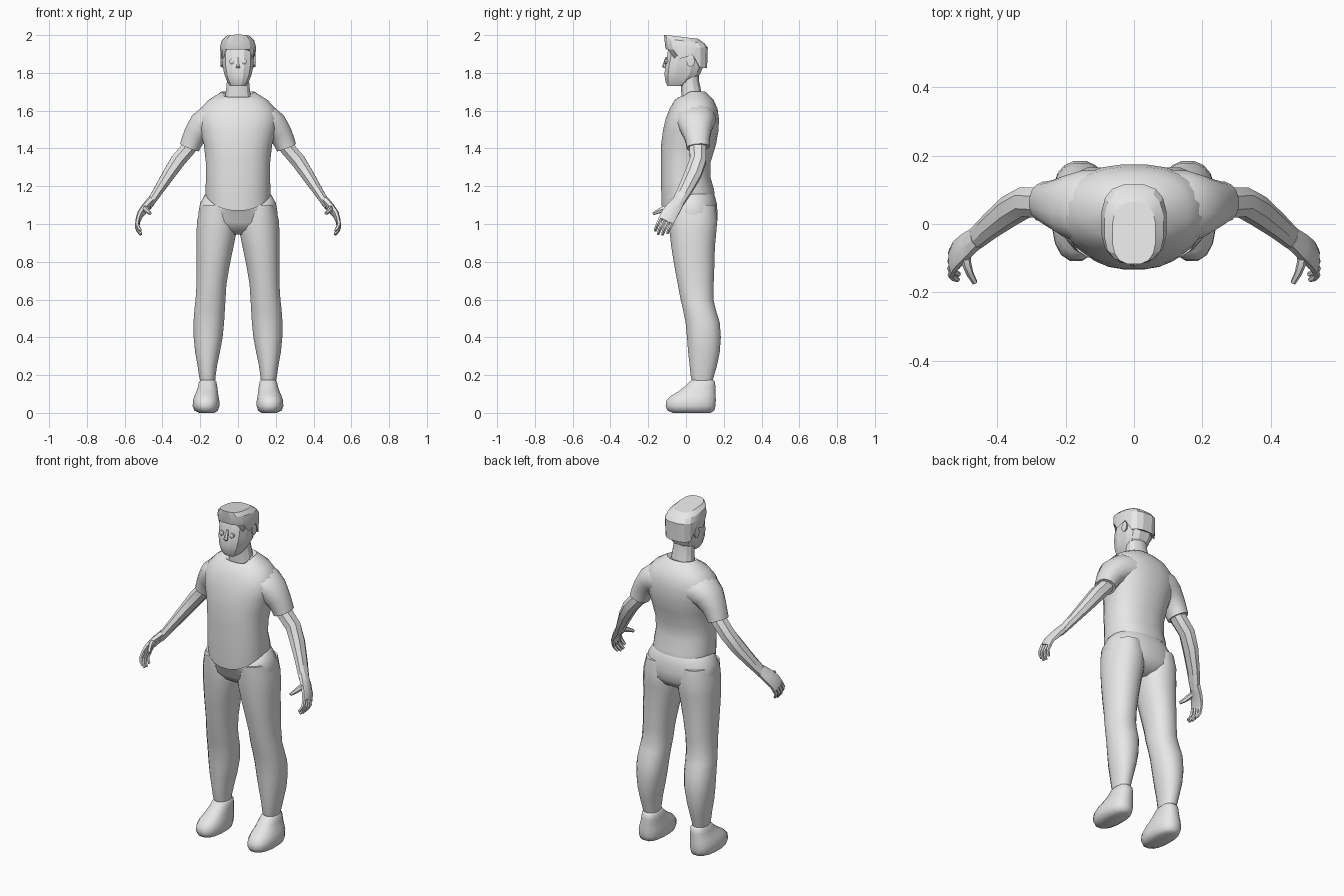
import bpy, bmesh, math
from mathutils import Vector

grey = bpy.data.materials.new("plain grey")
grey.diffuse_color = (0.8, 0.8, 0.8, 1)


def skin(name, rings, smooth=45, mirror=False):
    """Loft a surface through rings of points and cap both ends."""
    bm = bmesh.new()
    loops = [[bm.verts.new(p) for p in r] for r in rings]
    n = len(loops[0])
    for a, b in zip(loops, loops[1:]):
        for i in range(n):
            j = (i + 1) % n
            bm.faces.new((a[i], a[j], b[j], b[i]))
    bm.faces.new(loops[0][::-1])
    bm.faces.new(loops[-1])
    bmesh.ops.recalc_face_normals(bm, faces=bm.faces)
    me = bpy.data.meshes.new(name)
    bm.to_mesh(me)
    bm.free()
    ob = bpy.data.objects.new(name, me)
    bpy.context.collection.objects.link(ob)
    me.materials.append(grey)
    if smooth:
        bpy.ops.object.select_all(action='DESELECT')
        ob.select_set(True)
        bpy.context.view_layer.objects.active = ob
        bpy.ops.object.shade_smooth_by_angle(angle=math.radians(smooth))
    if mirror:
        ob.modifiers.new("mirror", 'MIRROR')
    return ob


def spow(v, p):
    return math.copysign(abs(v) ** (2 / p), v)


def level(z, x0, x1, y0, y1, n=20, p=2.3, dip=0.0):
    """Horizontal rounded ring; dip lowers its front edge."""
    out = []
    for i in range(n):
        a = 2 * math.pi * (i + 0.5) / n
        c, s = spow(math.cos(a), p), spow(math.sin(a), p)
        out.append(Vector(((x0 + x1) / 2 + c * (x1 - x0) / 2,
                           (y0 + y1) / 2 + s * (y1 - y0) / 2,
                           z - dip * max(0, -math.sin(a)) ** 1.5)))
    return out


def limb(path, across=(0, 1, 0), n=8, p=2.2):
    """Rings square to a path of (x, y, z, half width along 'across', half thickness)."""
    pts = [Vector(q[:3]) for q in path]
    rings = []
    for i, q in enumerate(path):
        t = (pts[min(i + 1, len(pts) - 1)] - pts[max(i - 1, 0)]).normalized()
        u = Vector(across)
        u = (u - t * u.dot(t)).normalized()
        v = t.cross(u)
        rings.append([pts[i] + u * q[3] * spow(math.cos(a), p) + v * q[4] * spow(math.sin(a), p)
                      for a in (2 * math.pi * (k + 0.5) / n for k in range(n))])
    return rings


# Shirt body with a dipped hem and a low collar
shirt = [(1.175, .165, -.115, .14, .09), (1.155, .172, -.128, .152, .085), (1.18, .174, -.131, .150, .06),
         (1.25, .170, -.133, .130, .02), (1.33, .172, -.134, .132, 0), (1.42, .182, -.133, .160, 0),
         (1.50, .205, -.122, .174, 0), (1.56, .215, -.108, .175, 0), (1.61, .200, -.088, .168, 0),
         (1.655, .160, -.062, .148, 0), (1.685, .112, -.042, .120, .014), (1.702, .085, -.034, .100, .045),
         (1.695, .074, -.024, .090, .045)]
skin("shirt", [level(z, -w, w, a, b, 24, 2.3, d) for z, w, a, b, d in shirt], 50)

# Short sleeves with a turned-in cuff
skin("sleeve", limb([(.10, .05, 1.555, .11, .085), (.15, .05, 1.55, .108, .085), (.19, .053, 1.52, .092, .077),
                     (.225, .058, 1.475, .074, .064), (.245, .062, 1.435, .064, .058),
                     (.257, .064, 1.405, .061, .054), (.254, .064, 1.412, .052, .046)], n=16), 50, True)

# Trousers: hips, then a pair of legs
hips = [(1.165, .165, -.10, .142, .085), (1.15, .180, -.115, .153, .075), (1.11, .202, -.112, .164, .04),
        (1.06, .211, -.102, .168, 0), (1.01, .205, -.092, .166, 0), (.97, .16, -.06, .14, 0), (.945, .08, -.02, .09, 0)]
skin("trouser_hips", [level(z, -w, w, a, b, 24, 2.3, d) for z, w, a, b, d in hips], 50)
legs = [(1.10, .03, .198, -.10, .158), (1.02, .004, .218, -.096, .168), (.95, .008, .222, -.088, .162),
        (.88, .022, .222, -.080, .155), (.78, .043, .221, -.064, .152), (.68, .060, .221, -.045, .148),
        (.60, .065, .226, -.030, .147), (.55, .068, .232, -.018, .158), (.48, .072, .237, -.004, .180),
        (.40, .080, .236, .004, .186), (.32, .095, .228, .010, .180), (.25, .110, .215, .018, .165),
        (.195, .118, .207, .024, .149), (.172, .120, .202, .030, .143), (.178, .128, .194, .04, .135)]
skin("trouser_leg", [level(*r, n=16, p=2.2) for r in legs], 50, True)

# Shoes
shoe = [(0, .125, .205, -.07, .13), (.012, .105, .232, -.10, .152), (.035, .098, .241, -.110, .158),
        (.065, .098, .240, -.106, .160), (.09, .102, .232, -.082, .159), (.112, .106, .222, -.045, .158),
        (.14, .109, .212, -.008, .157), (.165, .114, .207, .018, .154), (.175, .122, .199, .03, .145)]
skin("shoe", [level(*r, n=16, p=2.4) for r in shoe], 50, True)

# Bare arms
skin("arm", limb([(.225, .063, 1.45, .046, .042), (.262, .062, 1.40, .048, .042), (.318, .064, 1.335, .046, .042),
                  (.365, .038, 1.265, .047, .036), (.42, -.005, 1.18, .040, .028),
                  (.462, -.042, 1.115, .034, .023), (.478, -.055, 1.09, .03, .02)]), 25, True)

# Hands: palm, four curled fingers and a thumb
side = Vector((0, .94, -.33))
skin("palm", limb([(.460, -.040, 1.12, .034, .024), (.492, -.065, 1.085, .042, .021), (.520, -.090, 1.048, .046, .017),
                   (.531, -.106, 1.015, .045, .013)], side), 25, True)
for k, length in enumerate((.85, 1.0, .95, .75)):
    off = side * (-.033 + .022 * k)
    base = Vector((.529, -.104, 1.018)) + off
    path = [(*(base + Vector(d) * length), w, w) for d, w in
            (((0, 0, 0), .0115), ((.007, -.017, -.035), .0105), ((-.003, -.027, -.058), .0095), ((-.017, -.033, -.076), .007))]
    skin("finger_%d" % (k + 1), limb(path, side, 6), 25, True)
skin("thumb", limb([(.492, -.075, 1.085, .016, .014), (.490, -.115, 1.080, .017, .014),
                    (.480, -.145, 1.068, .013, .011), (.465, -.172, 1.055, .008, .008)], (0, .3, 1), 6), 25, True)

# Neck and faceted head
skin("neck", [level(z, -w, w, a, b, 12, 2.2) for z, w, a, b in
              ((1.64, .078, -.025, .092), (1.70, .066, -.027, .083), (1.76, .060, -.03, .07), (1.84, .06, -.03, .07))], 30)
head = [(1.730, .042, -.098, -.01, 0), (1.752, .058, -.110, .035, 0), (1.79, .074, -.116, .075, 0),
        (1.835, .083, -.113, .095, 0), (1.875, .086, -.104, .102, 0), (1.92, .086, -.098, .102, 0), (1.96, .07, -.08, .085, 0)]
skin("head", [level(z, -w, w, a, b, 12, 2.8, d) for z, w, a, b, d in head], 20)
skin("nose", [level(1.885, -.009, .009, -.108, -.09, 6), level(1.835, -.013, .013, -.126, -.10, 6),
              level(1.825, -.010, .010, -.118, -.10, 6)], 0)
skin("ear", [[Vector((x, .025 + r * .7 * math.cos(a), 1.862 + r * math.sin(a)))
              for a in (k * math.pi / 4 for k in range(8))] for x, r in ((.075, .024), (.091, .032), (.093, .02))], 0, True)
skin("eye", [[Vector((.033 + r * math.cos(a), y, 1.86 + r * math.sin(a)))
              for a in (k * math.pi / 5 for k in range(10))] for y, r in ((-.09, .014), (-.110, .014), (-.114, .007))], 30, True)


# Swept hair: hem is high over the brow, notched at the ears and low at the nape
def hem(y):
    return 1.925 if y < -.07 else 1.875 if y < -.03 else 1.895 if y < .045 else 1.825


hair_rings = []
base = level(0, -.086, .086, -.098, .104, 16, 2.8)
hair_rings.append([Vector((p.x, p.y, hem(p.y) + .004)) for p in base])
outer = level(0, -.094, .094, -.108, .113, 16, 2.8)
hair_rings.append([Vector((p.x, p.y, hem(p.y))) for p in outer])
for z, w, a, b, lift in ((1.938, .096, -.112, .117, .004), (1.968, .087, -.116, .100, .012), (1.988, .064, -.118, .065, .012)):
    hair_rings.append([Vector((p.x, p.y, z - lift * p.y / .1)) for p in level(0, -w, w, a, b, 16, 2.8)])
skin("hair", hair_rings, 20)
